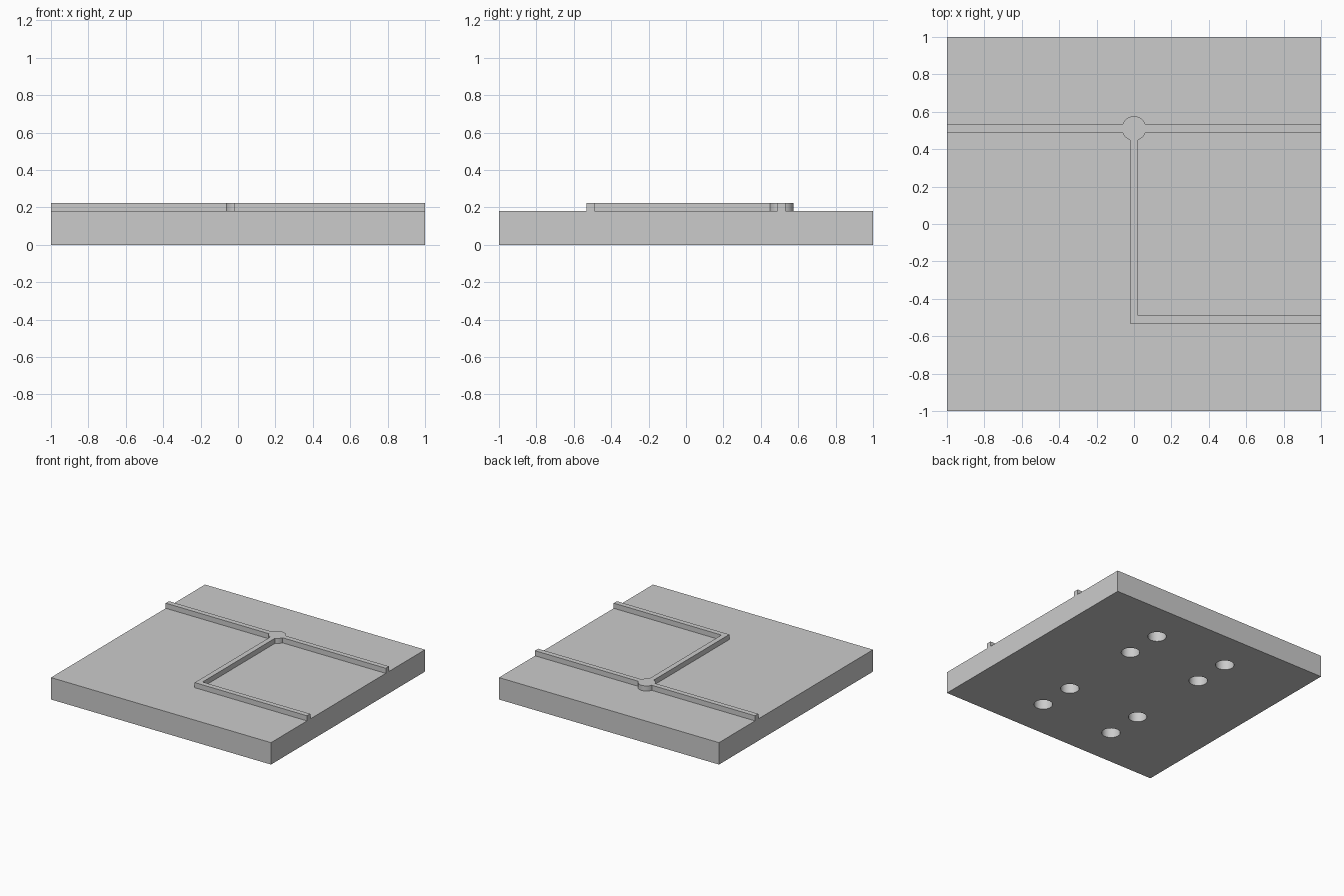
import bpy, bmesh
from math import asin, cos, sin, pi

cube = bpy.data.objects.get("Cube")
if cube:
    bpy.data.objects.remove(cube, do_unlink=True)

BASE_TOP, RAIL_TOP = 0.18, 0.222
RAIL_Y, RAIL_HALF, HUB_R = 0.511, 0.021, 0.065
HOLE_X, HOLE_OFFSET, HOLE_R, HOLE_DEPTH = 0.333, 0.156, 0.07, 0.12

grey = bpy.data.materials.new("light grey")
grey.use_nodes = True
colour = (0.6, 0.6, 0.6, 1)
grey.diffuse_color = colour
grey.node_tree.nodes["Principled BSDF"].inputs["Base Color"].default_value = colour


def extrude_outline(name, points, z0, z1):
    """Make a solid prism from one or more flat outlines."""
    bm = bmesh.new()
    for outline in points:
        face = bm.faces.new([bm.verts.new((x, y, z0)) for x, y in outline])
        new = bmesh.ops.extrude_face_region(bm, geom=[face], use_keep_orig=True)
        verts = [v for v in new["geom"] if isinstance(v, bmesh.types.BMVert)]
        bmesh.ops.translate(bm, verts=verts, vec=(0, 0, z1 - z0))
    bmesh.ops.recalc_face_normals(bm, faces=bm.faces)
    mesh = bpy.data.meshes.new(name)
    bm.to_mesh(mesh)
    bm.free()
    mesh.materials.append(grey)
    obj = bpy.data.objects.new(name, mesh)
    bpy.context.collection.objects.link(obj)
    return obj


def arc(cx, cy, r, start, end, steps):
    angles = [start + (end - start) * i / steps for i in range(steps + 1)]
    return [(cx + r * cos(a), cy + r * sin(a)) for a in angles]


def smooth(obj):
    bpy.ops.object.select_all(action="DESELECT")
    obj.select_set(True)
    bpy.context.view_layer.objects.active = obj
    bpy.ops.object.shade_smooth_by_angle(angle=pi / 6)


# Square base slab
base = extrude_outline("base_slab", [[(-1, -1), (1, -1), (1, 1), (-1, 1)]], 0, BASE_TOP)

# Blind round holes in the underside, in pairs either side of each rail
circles = [arc(sx * HOLE_X, sy * RAIL_Y + so * HOLE_OFFSET, HOLE_R, 0, 2 * pi, 48)[:-1]
           for sx in (-1, 1) for sy in (-1, 1) for so in (-1, 1)]
cutter = extrude_outline("hole_cutter", circles, -0.1, HOLE_DEPTH)
cutter.hide_render = True
cut = base.modifiers.new("holes", "BOOLEAN")
cut.operation, cut.solver, cut.object = "DIFFERENCE", "EXACT", cutter
bpy.context.view_layer.objects.active = base
bpy.ops.object.modifier_apply(modifier=cut.name)
bpy.data.objects.remove(cutter, do_unlink=True)
smooth(base)

# Raised rails with a round hub at the junction, as one outline
h, gap = RAIL_HALF, asin(RAIL_HALF / HUB_R)


def hub(start, end, steps):
    return arc(0, RAIL_Y, HUB_R, start + gap, end - gap, steps)


outline = [(-1, RAIL_Y - h)]
outline += hub(pi, 1.5 * pi, 8)
outline += [(-h, -RAIL_Y - h), (1, -RAIL_Y - h), (1, -RAIL_Y + h), (h, -RAIL_Y + h)]
outline += hub(1.5 * pi, 2 * pi, 8)
outline += [(1, RAIL_Y - h), (1, RAIL_Y + h)]
outline += hub(0, pi, 20)
outline += [(-1, RAIL_Y + h)]
smooth(extrude_outline("raised_rails", [outline], BASE_TOP, RAIL_TOP))
